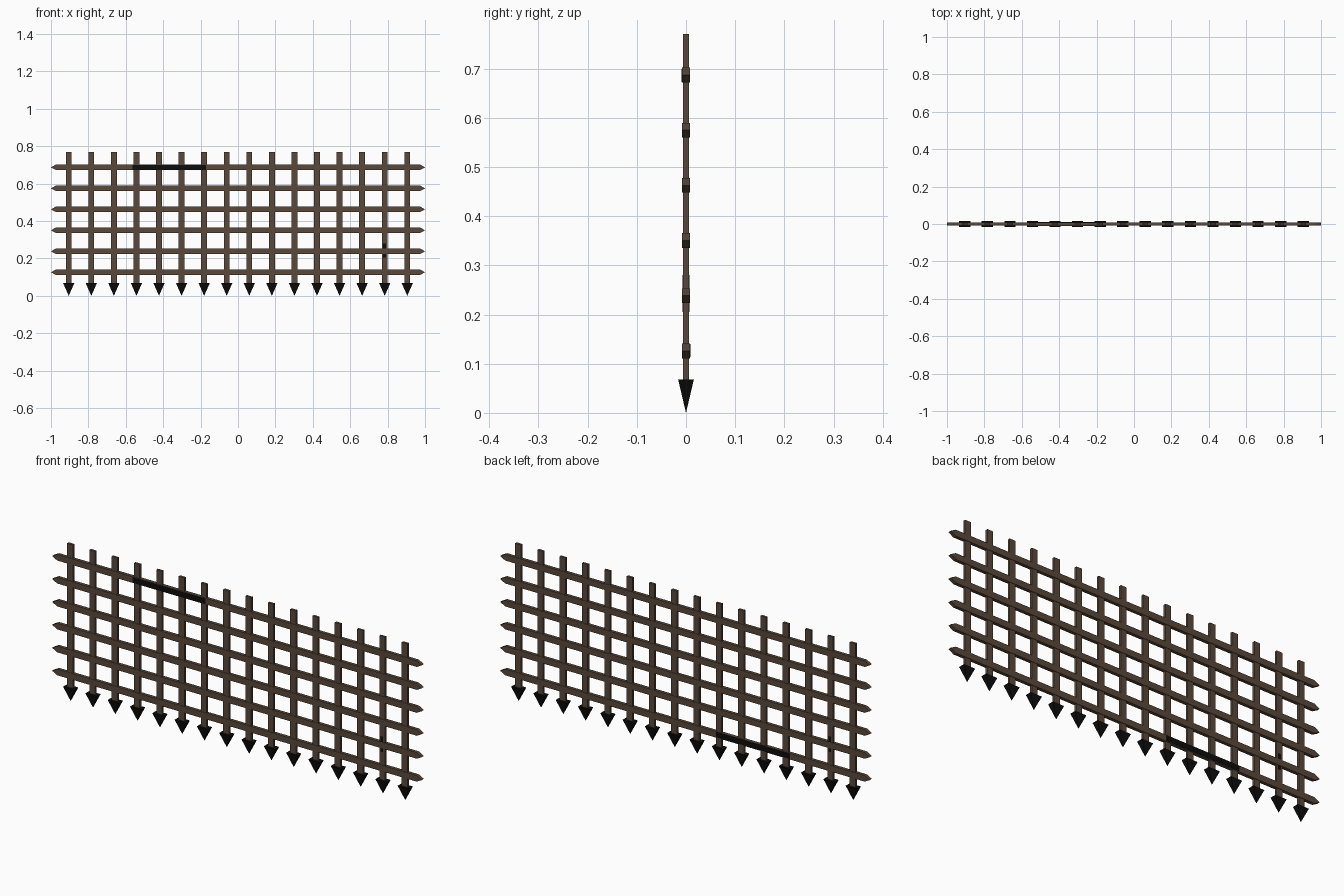
import bpy

if "Cube" in bpy.data.objects:
    bpy.data.objects.remove(bpy.data.objects["Cube"])


def material(name, rgb):
    m = bpy.data.materials.new(name)
    m.diffuse_color = (*rgb, 1)
    m.use_nodes = True
    m.node_tree.nodes["Principled BSDF"].inputs["Base Color"].default_value = m.diffuse_color
    return m


WOOD = material("dark brown wood", (0.100, 0.066, 0.043))
IRON = material("black iron", (0.004, 0.004, 0.004))


def mesh_object(name, verts, faces, mat):
    me = bpy.data.meshes.new(name)
    me.from_pydata(verts, [], faces)
    me.materials.append(mat)
    ob = bpy.data.objects.new(name, me)
    bpy.context.collection.objects.link(ob)
    return ob


def box(name, x0, x1, y0, y1, z0, z1, mat):
    v = [(x, y, z) for z in (z0, z1) for x, y in ((x0, y0), (x1, y0), (x1, y1), (x0, y1))]
    f = [(3, 2, 1, 0), (4, 5, 6, 7)] + [(i, (i + 1) % 4, (i + 1) % 4 + 4, i + 4) for i in range(4)]
    return mesh_object(name, v, f, mat)


# Vertical bars, each with a flattened pyramid spike at its foot
for i in range(16):
    x = -0.905 + i * 1.81 / 15
    box(f"vertical_bar_{i + 1}", x - 0.0155, x + 0.0155, -0.006, 0.006, 0.06, 0.77, WOOD)
    w, d, z = 0.030, 0.016, 0.068
    mesh_object(f"spike_{i + 1}",
                [(x - w, -d, z), (x + w, -d, z), (x + w, d, z), (x - w, d, z), (x, 0, 0)],
                [(0, 1, 2, 3), (1, 0, 4), (2, 1, 4), (3, 2, 4), (0, 3, 4)], IRON)

# Horizontal bars with wedge-shaped ends
for k in range(6):
    zc = 0.126 + k * 0.1122
    outline = [(-1, zc), (-0.973, zc - 0.015), (0.973, zc - 0.015),
               (1, zc), (0.973, zc + 0.015), (-0.973, zc + 0.015)]
    verts = [(x, y, z) for y in (-0.008, 0.008) for x, z in outline]
    faces = [tuple(range(6)), tuple(range(11, 5, -1))]
    faces += [((i + 1) % 6, i, i + 6, (i + 1) % 6 + 6) for i in range(6)]
    mesh_object(f"horizontal_bar_{k + 1}", verts, faces, WOOD)

# Blackened strips: top bar on the front, bottom bar on the back
box("front_dark_strip", -0.565, -0.17, -0.0095, -0.0075, 0.673, 0.699, IRON)
box("back_dark_strip", -0.565, -0.17, 0.0075, 0.0095, 0.114, 0.140, IRON)

# Small dark marks on one upright of each side
box("front_dark_mark", 0.776, 0.790, -0.007, -0.005, 0.205, 0.28, IRON)
box("back_dark_mark", -0.790, -0.776, 0.005, 0.007, 0.205, 0.28, IRON)
